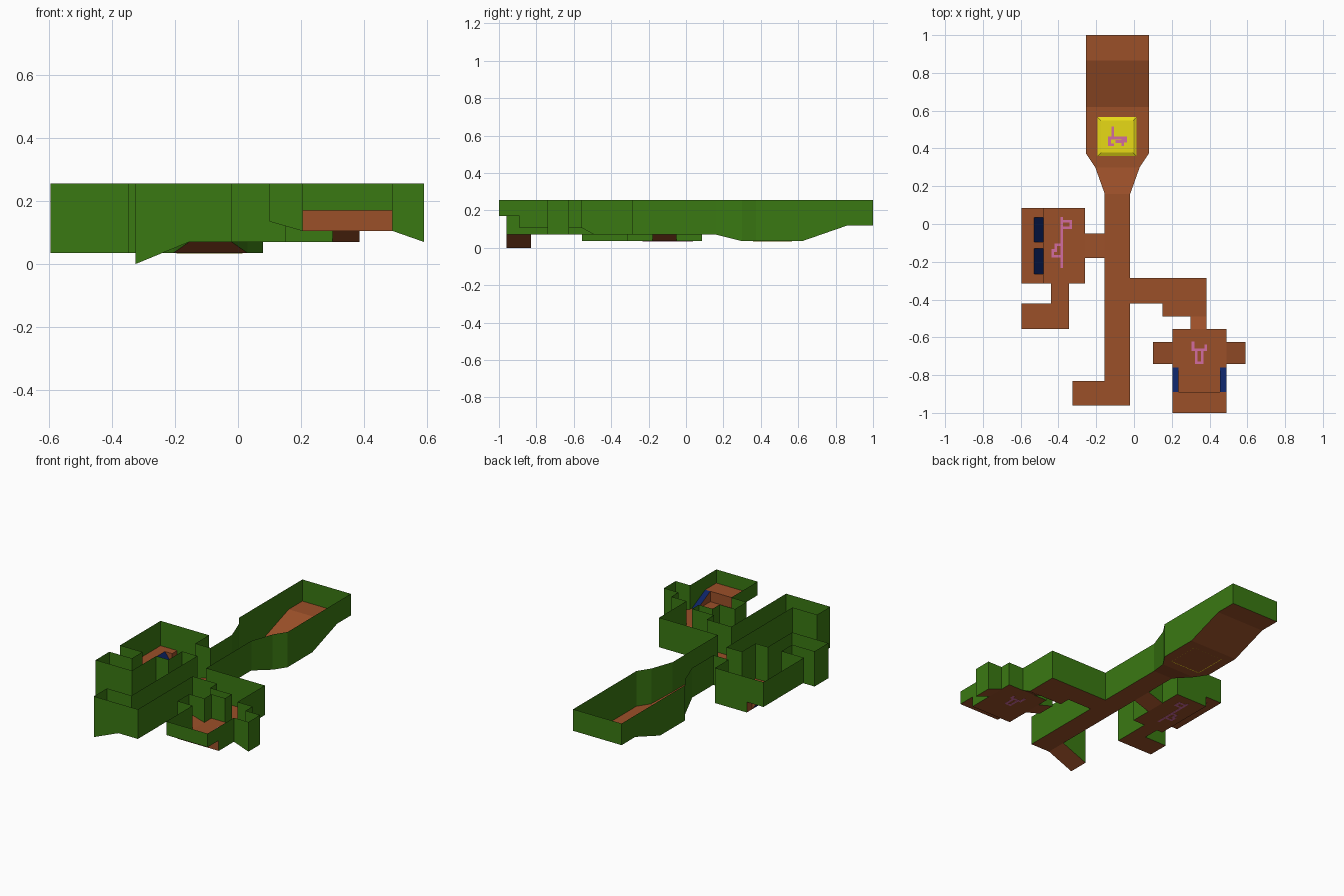
import bpy, bmesh

TOP = 0.255


def material(name, rgb):
    m = bpy.data.materials.new(name)
    m.diffuse_color = (*rgb, 1)
    return m


BROWN = material("earth", (0.33, 0.08, 0.022))
GREEN = material("hedge", (0.042, 0.19, 0.006))
YELLOW = material("yellow", (0.80, 0.70, 0.008))
BLUE = material("navy", (0.004, 0.017, 0.13))
PINK = material("pink", (0.65, 0.15, 0.35))


def build(name, faces, mat):
    """Mesh object from a list of point loops, welded."""
    bm = bmesh.new()
    for f in faces:
        bm.faces.new([bm.verts.new(p) for p in f])
    bmesh.ops.remove_doubles(bm, verts=bm.verts, dist=1e-5)
    me = bpy.data.meshes.new(name)
    bm.to_mesh(me)
    bm.free()
    me.materials.append(mat)
    ob = bpy.data.objects.new(name, me)
    bpy.context.collection.objects.link(ob)
    return ob


def panel(x0, x1, y0, y1, z0, z1=None, axis="x"):
    """Floor rectangle, height running z0 to z1 along the axis."""
    z1 = z0 if z1 is None else z1
    za, zb = (z1, z0) if axis == "x" else (z0, z1)
    return [(x0, y0, z0), (x1, y0, za), (x1, y1, z1), (x0, y1, zb)]


def walls(name, path):
    """Wall sheet rising from a floor-edge path to the common top."""
    faces = []
    for a, b in zip(path, path[1:]):
        if a[:2] != b[:2]:
            faces.append([a, b, (b[0], b[1], TOP), (a[0], a[1], TOP)])
    return build(name, faces, GREEN)


def level(z, *pts):
    return [(x, y, z) for x, y in pts]


def box(x0, x1, y0, y1, z0, z1):
    b = level(z0, (x0, y0), (x1, y0), (x1, y1), (x0, y1))
    t = [(x, y, z1) for x, y, _ in b]
    return [b[::-1], t] + [[b[i], b[(i + 1) % 4], t[(i + 1) % 4], t[i]] for i in range(4)]


def marking(name, z, strokes, w=0.007):
    """Thin strips on a floor; each stroke is x0, y0, x1, y1."""
    faces = []
    for x0, y0, x1, y1 in strokes:
        faces += box(min(x0, x1) - w, max(x0, x1) + w,
                     min(y0, y1) - w, max(y0, y1) + w, z - 0.001, z + 0.001)
    build(name, faces, PINK)


# Main corridor and south-west ramp
build("corridor_floor", [
    panel(-.155, -.02, -.96, .16, .07),
    panel(-.325, -.155, -.96, -.83, 0, .07)], BROWN)
walls("south_corridor_walls",
      level(.07, (-.02, -.42), (-.02, -.96), (-.155, -.96))
      + level(0, (-.325, -.96), (-.325, -.83))
      + level(.07, (-.155, -.83), (-.155, -.18)))

# North arena: half profile mirrored about the corridor axis
CX = -.0875
half = [(.0675, .16, .07), (.1175, .30, .035), (.1675, .375, .035),
        (.1675, .62, .035), (.1675, .865, .12), (.1675, 1, .12)]
west = [(CX - d, y, z) for d, y, z in half]
east = [(CX + d, y, z) for d, y, z in half]
build("arena_floor", [[west[i], east[i], east[i + 1], west[i + 1]] for i in range(5)], BROWN)
walls("arena_walls", [(-.155, -.05, .07)] + west + east[::-1] + [(-.02, -.285, .07)])

# Raised yellow pad
px, py = -.09, .4625


def ring(r, z):
    return level(z, (px - r, py - r), (px + r, py - r), (px + r, py + r), (px - r, py + r))


lo, hi = ring(.105, .034), ring(.085, .044)
build("pad", [hi] + [[lo[i], lo[(i + 1) % 4], hi[(i + 1) % 4], hi[i]] for i in range(4)], YELLOW)
marking("pad_marking", .0455, [
    (-.113, .51, -.113, .455), (-.13, .455, -.045, .455), (-.13, .455, -.13, .42),
    (-.13, .42, -.112, .42), (-.06, .455, -.06, .42), (-.045, .455, -.045, .438),
    (-.09, .437, -.06, .437)])

# West room with raised platform, link ramp and annex
PLAT = .10
tabs = [(.035, .085), (-.13, -.095), (-.315, -.265)]
notches = [(-.095, .035), (-.265, -.13)]
floor = [panel(-.26, -.155, -.18, -.05, .035, .07),
         panel(-.48, -.26, -.315, .085, .035),
         panel(-.44, -.345, -.42, -.315, .035),
         panel(-.595, -.345, -.555, -.42, .035),
         panel(-.595, -.53, -.315, .085, PLAT)]
for y0, y1 in tabs:
    floor.append(panel(-.53, -.48, y0, y1, PLAT))
    floor.append([(-.48, y0, .035), (-.48, y1, .035), (-.48, y1, PLAT), (-.48, y0, PLAT)])
for pair in notches:
    for y in pair:
        floor.append([(-.53, y, PLAT), (-.48, y, .035), (-.48, y, PLAT)])
build("west_room_floor", floor, BROWN)
build("west_room_ramps", [panel(-.53, -.48, y0, y1, PLAT, .035) for y0, y1 in notches], BLUE)
walls("west_room_walls",
      [(-.155, -.18, .07)]
      + level(.035, (-.26, -.18), (-.26, -.315), (-.345, -.315), (-.345, -.555),
              (-.595, -.555), (-.595, -.42), (-.44, -.42), (-.44, -.315), (-.48, -.315))
      + level(PLAT, (-.48, -.315), (-.595, -.315), (-.595, .085), (-.48, .085))
      + level(.035, (-.48, .085), (-.26, .085), (-.26, -.05))
      + [(-.155, -.05, .07)])
marking("west_room_marking", .0355, [
    (-.382, .03, -.382, -.225), (-.382, .015, -.335, .015), (-.335, .015, -.335, -.02),
    (-.335, -.02, -.382, -.02), (-.382, -.11, -.415, -.11), (-.415, -.11, -.415, -.14),
    (-.43, -.14, -.415, -.14), (-.43, -.14, -.43, -.17), (-.43, -.17, -.382, -.17)])

# East passage, room, wings and step
build("east_room_floor", [
    panel(-.02, .385, -.42, -.285, .07),
    panel(.15, .385, -.49, -.42, .07),
    panel(.30, .385, -.555, -.49, .105, .07, "y"),
    panel(.205, .49, -.89, -.555, .105),
    panel(.10, .205, -.74, -.625, .135, .105),
    panel(.49, .59, -.74, -.625, .105, .07),
    panel(.205, .49, -1, -.89, .17),
    [(.49, -.89, .105), (.205, -.89, .105), (.205, -.89, .17), (.49, -.89, .17)],
    [(.235, -.89, .105), (.235, -.76, .105), (.235, -.89, .17)],
    [(.455, -.89, .105), (.455, -.89, .17), (.455, -.76, .105)]], BROWN)
build("east_room_ramps", [panel(a, b, -.89, -.76, .17, .105, "y")
                          for a, b in ((.205, .235), (.455, .49))], BLUE)
walls("east_room_walls",
      level(.07, (-.02, -.285), (.385, -.285), (.385, -.49))
      + level(.105, (.385, -.555), (.49, -.555), (.49, -.625))
      + level(.07, (.59, -.625), (.59, -.74))
      + level(.105, (.49, -.74), (.49, -.89))
      + level(.17, (.49, -.89), (.49, -1), (.205, -1), (.205, -.89))
      + level(.105, (.205, -.89), (.205, -.74))
      + level(.135, (.10, -.74), (.10, -.625))
      + level(.105, (.205, -.625), (.205, -.555), (.30, -.555))
      + level(.07, (.30, -.49), (.15, -.49), (.15, -.42), (-.02, -.42)))
marking("east_room_marking", .1055, [
    (.312, -.63, .312, -.665), (.312, -.665, .38, -.665), (.38, -.665, .38, -.645),
    (.33, -.665, .33, -.735), (.33, -.735, .362, -.735), (.362, -.735, .362, -.665)])
